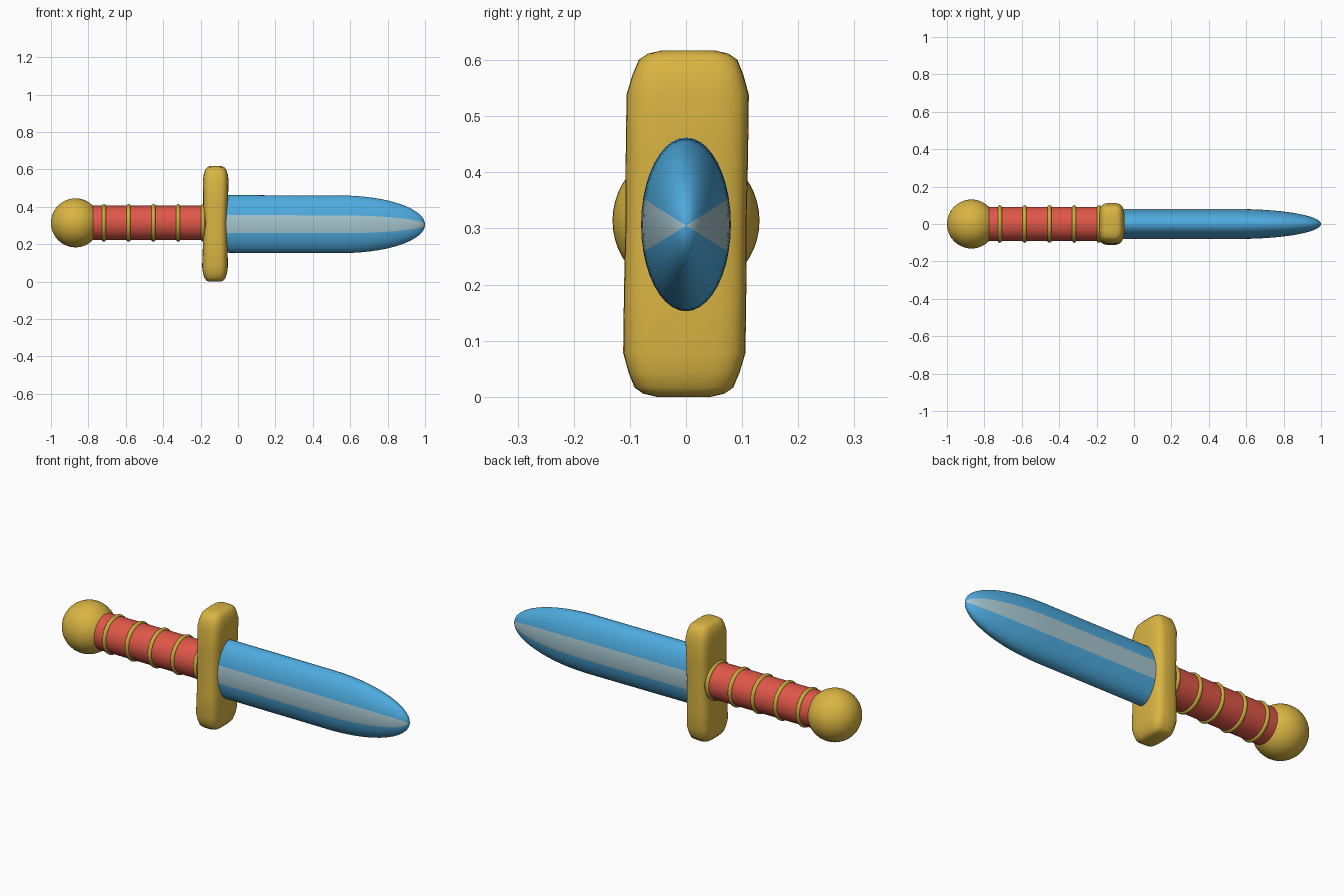
import bpy, bmesh, math
from mathutils import Vector

cube = bpy.data.objects.get("Cube")
if cube:
    bpy.data.objects.remove(cube, do_unlink=True)


def material(name, rgb):
    m = bpy.data.materials.new(name)
    m.use_nodes = True
    m.diffuse_color = (*rgb, 1)
    m.node_tree.nodes["Principled BSDF"].inputs["Base Color"].default_value = (*rgb, 1)
    return m


gold = material("gold", (0.70, 0.46, 0.055))
ring_gold = material("dark_gold", (0.58, 0.42, 0.045))
red = material("red", (0.74, 0.095, 0.065))
blue = material("blue", (0.076, 0.41, 0.74))
silver = material("silver", (0.38, 0.56, 0.62))


def finish(obj, name, *mats, angle=40):
    obj.name = obj.data.name = name
    for m in mats:
        obj.data.materials.append(m)
    bpy.ops.object.select_all(action="DESELECT")
    obj.select_set(True)
    bpy.context.view_layer.objects.active = obj
    bpy.ops.object.shade_smooth_by_angle(angle=math.radians(angle))
    return obj


def loft(rings, stripe=None):
    """Skin a list of closed rings of points and cap both ends."""
    bm = bmesh.new()
    loops = [[bm.verts.new(p) for p in ring] for ring in rings]
    n = len(loops[0])
    for a, b in zip(loops, loops[1:]):
        for i in range(n):
            j = (i + 1) % n
            face = bm.faces.new((a[i], a[j], b[j], b[i]))
            if stripe and stripe(i):
                face.material_index = 1
    bm.faces.new(loops[0])
    bm.faces.new(loops[-1])
    bmesh.ops.recalc_face_normals(bm, faces=bm.faces)
    mesh = bpy.data.meshes.new("part")
    bm.to_mesh(mesh)
    bm.free()
    obj = bpy.data.objects.new("part", mesh)
    bpy.context.collection.objects.link(obj)
    return obj


def rounded(t, power):
    c, s = math.cos(t), math.sin(t)
    return (math.copysign(abs(c) ** power, c), math.copysign(abs(s) ** power, s))


AXIS_Z = 0.314
ALONG_X = (0, math.pi / 2, 0)

# Ball pommel
bpy.ops.mesh.primitive_uv_sphere_add(segments=48, ring_count=24, radius=0.131,
                                     location=(-0.869, 0, AXIS_Z), rotation=ALONG_X)
finish(bpy.context.object, "pommel", gold)

# Round grip
bpy.ops.mesh.primitive_cylinder_add(vertices=48, radius=0.092, depth=0.66,
                                    location=(-0.45, 0, AXIS_Z), rotation=ALONG_X)
finish(bpy.context.object, "grip", red)

# Evenly spaced bands around the grip
for k in range(5):
    bpy.ops.mesh.primitive_torus_add(major_segments=48, minor_segments=12,
                                     major_radius=0.089, minor_radius=0.0115,
                                     location=(-0.717 + 0.1325 * k, 0, AXIS_Z),
                                     rotation=ALONG_X)
    finish(bpy.context.object, f"grip_band_{k + 1}", ring_gold, angle=60)

# Crossguard: rounded block, slightly waisted, rolled a little about the blade axis
half = [(0, 0.064, 0.108), (0.12, 0.066, 0.109), (0.23, 0.069, 0.109),
        (0.265, 0.064, 0.099), (0.292, 0.055, 0.088), (0.303, 0.045, 0.072),
        (0.3085, 0.032, 0.048)]
levels = [(-h, x, y) for h, x, y in reversed(half[1:])] + half
guard_rings = []
for h, hx, hy in levels:
    ring = []
    for i in range(32):
        u, v = rounded(math.tau * i / 32, 0.55)
        ring.append(Vector((-0.121 + hx * u + 0.008 * h, hy * v + 0.013 * h, 0.3085 + h)))
    guard_rings.append(ring)
finish(loft(guard_rings), "crossguard", gold, angle=60)

# Blade: elliptical section with a rounded tip and a silver stripe on each side
SEG = 40
START, BEND, TIP = -0.12, 0.55, 1.0
stations = [(START, 1), (0.2, 1)]
for k in range(19):
    a = math.radians(89.4) * k / 18
    stations.append((BEND + (TIP - BEND) * math.sin(a), math.cos(a)))
blade_rings = []
for x, s in stations:
    cz = 0.3085 - 0.003 * (x - START)
    blade_rings.append([Vector((x, 0.08 * s * math.cos(math.tau * i / SEG),
                                cz + 0.154 * s * math.sin(math.tau * i / SEG)))
                        for i in range(SEG)])


def on_stripe(i):
    return abs(math.sin(math.tau * (i + 0.5) / SEG)) < math.sin(math.radians(18))


finish(loft(blade_rings, on_stripe), "blade", blue, silver, angle=60)
